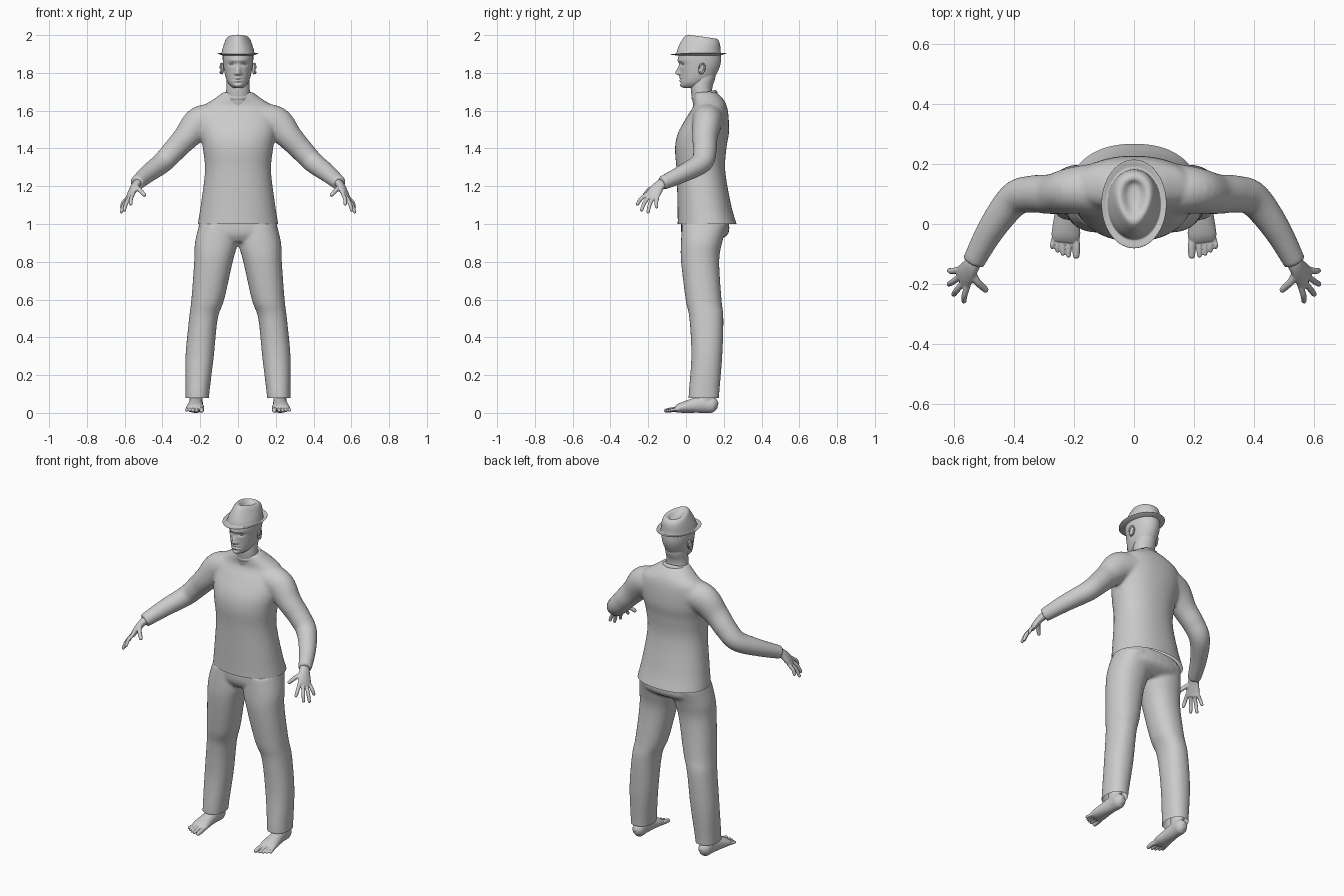
import bpy, bmesh, math
from mathutils import Vector, Matrix


def spline(secs, sub):
    """Catmull-Rom interpolation of section tuples."""
    if sub == 1:
        return [tuple(s) for s in secs]
    out = []
    for i in range(len(secs) - 1):
        p0, p1 = secs[max(i - 1, 0)], secs[i]
        p2, p3 = secs[i + 1], secs[min(i + 2, len(secs) - 1)]
        for k in range(sub):
            t = k / sub
            out.append(tuple(0.5 * (2 * b + (c - a) * t + (2 * a - 5 * b + 4 * c - d) * t * t
                                    + (3 * b - a - 3 * c + d) * t ** 3)
                             for a, b, c, d in zip(p0, p1, p2, p3)))
    return out + [tuple(secs[-1])]


def loft(bm, secs, hint=None, n=32, sub=6, power=2.0, mirror=False):
    """Skin sections (x, y, z, ru, rv); flat rings unless a width hint is given."""
    pts = spline(secs, sub)
    cen = [Vector(p[:3]) for p in pts]
    for side in ((1, -1) if mirror else (1,)):
        rings = []
        for i, p in enumerate(pts):
            u, v = Vector((1, 0, 0)), Vector((0, 1, 0))
            if hint:
                t = (cen[min(i + 1, len(cen) - 1)] - cen[max(i - 1, 0)]).normalized()
                u = Vector(hint)
                u = (u - t * u.dot(t)).normalized()
                v = t.cross(u)
            ring = []
            for k in range(n):
                c, s = math.cos(math.tau * k / n), math.sin(math.tau * k / n)
                c = math.copysign(abs(c) ** (2 / power), c)
                s = math.copysign(abs(s) ** (2 / power), s)
                q = cen[i] + u * (p[3] * c) + v * (p[4] * s)
                ring.append(bm.verts.new((q.x * side, q.y, q.z)))
            rings.append(ring)
        for a, b in zip(rings, rings[1:]):
            for k in range(n):
                bm.faces.new((a[k], a[(k + 1) % n], b[(k + 1) % n], b[k]))
        bm.faces.new(rings[0][::-1])
        bm.faces.new(rings[-1])


def digit(bm, pts, r):
    """Round-ended finger or toe along a few points."""
    tip, prev = Vector(pts[-1]), Vector(pts[-2])
    d = (tip - prev).normalized()
    secs = [(*p, r, r) for p in pts[:-1]]
    for back, k in ((0.8, 0.85), (0.25, 0.6), (0.0, 0.2)):
        secs.append((*(tip - d * r * back), r * k, r * k))
    loft(bm, secs, (1, 0.01, 0.02), n=12, sub=4, mirror=True)


def finish(name, bm, voxel=None, smooth=4, subsurf=0, hem=None):
    bmesh.ops.recalc_face_normals(bm, faces=bm.faces[:])
    for f in bm.faces:
        f.smooth = True
    me = bpy.data.meshes.new(name)
    bm.to_mesh(me)
    bm.free()
    ob = bpy.data.objects.new(name, me)
    bpy.context.collection.objects.link(ob)
    if voxel:
        m = ob.modifiers.new("fuse", 'REMESH')
        m.mode, m.voxel_size, m.use_smooth_shade = 'VOXEL', voxel, True
        m = ob.modifiers.new("soften", 'SMOOTH')
        m.factor, m.iterations = 0.5, smooth
    if subsurf:
        m = ob.modifiers.new("round", 'SUBSURF')
        m.levels = m.render_levels = subsurf
    if hem is not None:
        # trim the fused cloth to a crisp open hem
        cut = bmesh.new()
        cut.from_object(ob, bpy.context.evaluated_depsgraph_get())
        bmesh.ops.bisect_plane(cut, geom=cut.verts[:] + cut.edges[:] + cut.faces[:],
                               plane_co=(0, 0, hem), plane_no=(0, 0, 1), clear_inner=True)
        ob.modifiers.clear()
        cut.to_mesh(me)
        cut.free()
    return ob


def rows(table):
    """(z, y, rx, ry) -> centred flat sections."""
    return [(0, y, z, rx, ry) for z, y, rx, ry in table]


# Sweater: body and sleeves fused
bm = bmesh.new()
loft(bm, rows([(.95, .118, .220, .165), (1.0, .112, .213, .156), (1.1, .097, .197, .142),
               (1.28, .079, .175, .129), (1.40, .078, .186, .136), (1.48, .092, .201, .135),
               (1.56, .113, .208, .113), (1.62, .127, .187, .090), (1.66, .118, .130, .080),
               (1.698, .10, .078, .062)]), power=2.2, n=48)
loft(bm, [(.10, .118, 1.56, .08, .09), (.20, .112, 1.535, .088, .078), (.275, .10, 1.458, .069, .067),
          (.34, .10, 1.388, .061, .062), (.40, .082, 1.325, .056, .058),
          (.475, -.015, 1.268, .048, .047), (.537, -.128, 1.215, .038, .037)],
     (.7, 0, .7), mirror=True)
finish("sweater", bm, .009, 5, hem=1.0)

# Sweater collar
bpy.ops.mesh.primitive_torus_add(major_radius=.066, minor_radius=.010, major_segments=48,
                                 location=(0, .098, 1.68), rotation=(.25, 0, 0))
collar = bpy.context.object
collar.name = "collar"
collar.scale = (1, .92, 1.5)
bpy.ops.object.shade_smooth()

# Trousers: hips and two legs fused
bm = bmesh.new()
loft(bm, rows([(.905, .08, .14, .080), (.95, .100, .208, .125), (1.03, .10, .198, .125)]), power=2.3)
loft(bm, [(.216, .094, .03, .061, .080), (.215, .095, .10, .063, .081), (.203, .110, .30, .075, .082),
          (.183, .108, .50, .076, .090), (.160, .093, .60, .087, .095), (.130, .075, .80, .102, .101),
          (.115, .082, .90, .113, .109), (.105, .10, 1.0, .10, .12)], power=2.2, mirror=True)
finish("trousers", bm, .009, 5, hem=.08)

# Feet with ankles and toes
bm = bmesh.new()
loft(bm, [(.22, .168, .036, .012, .016), (.22, .145, .041, .034, .040), (.222, .09, .046, .036, .046),
          (.225, .03, .037, .041, .037), (.227, -.03, .026, .048, .026), (.230, -.058, .018, .044, .015)],
     (1, 0, 0), mirror=True)
loft(bm, [(.222, .105, .03, .034, .045), (.222, .105, .08, .034, .042), (.22, .105, .15, .036, .045)],
     mirror=True)
for x, y, r in ((.193, -.116, .0135), (.2185, -.112, .0092), (.2375, -.106, .0088),
                (.2555, -.096, .0085), (.2725, -.083, .0083)):
    digit(bm, [(x * .8 + .046, -.035, .018), (x, -.07, .017), (x, y, .010)], r)
finish("feet", bm, .003, 2)

# Hands with fingers and thumbs
bm = bmesh.new()
loft(bm, [(.515, -.09, 1.232, .028, .022), (.540, -.135, 1.208, .030, .021),
          (.560, -.165, 1.172, .039, .018), (.576, -.183, 1.138, .037, .013)],
     (-.035, -.06, .025), mirror=True)
for knuckle, tip in (((.556, -.207, 1.158), (.568, -.262, 1.098)), ((.570, -.195, 1.146), (.604, -.238, 1.066)),
                     ((.580, -.175, 1.138), (.620, -.202, 1.056)), ((.586, -.152, 1.138), (.619, -.155, 1.082))):
    a, b = Vector(knuckle), Vector(tip)
    digit(bm, [a * 1.2 - b * .2, a, a.lerp(b, .5) + Vector((.004, -.004, .005)), b], .0105)
digit(bm, [(.543, -.155, 1.20), (.524, -.192, 1.183), (.490, -.225, 1.148)], .0125)
finish("hands", bm, .004, 3)

# Neck
bm = bmesh.new()
loft(bm, rows([(1.62, .10, .068, .060), (1.69, .084, .064, .056), (1.73, .083, .061, .058),
               (1.77, .092, .060, .062), (1.82, .10, .058, .06)]))
finish("neck", bm)

# Head with sculpted face
bm = bmesh.new()
loft(bm, rows([(1.720, .030, .020, .040), (1.727, .032, .034, .055), (1.745, .044, .051, .074),
               (1.77, .058, .063, .088), (1.80, .067, .071, .098), (1.84, .073, .078, .108),
               (1.88, .072, .081, .113), (1.92, .073, .077, .104), (1.95, .07, .05, .07)]),
     n=96, sub=8)


def bump(x, z, cx, cz, sx, sz):
    return math.exp(-((abs(x) - cx) / sx) ** 2 - ((z - cz) / sz) ** 2)


for v in bm.verts:
    x, y, z = v.co
    if y < .04:
        zs = .010 if z < 1.797 else .030
        v.co.y -= (.025 * bump(x, z, 0, 1.797, .012, zs)          # nose
                   + .008 * bump(x, z, .014, 1.796, .008, .008)   # nostrils
                   + .005 * bump(x, z, 0, 1.866, .05, .010)       # brow
                   - .010 * bump(x, z, .031, 1.846, .017, .010)   # eye sockets
                   + .006 * bump(x, z, 0, 1.774, .02, .006)       # lips
                   + .007 * bump(x, z, 0, 1.758, .018, .006)
                   - .004 * bump(x, z, 0, 1.766, .024, .003)
                   - .004 * bump(x, z, 0, 1.747, .02, .006)
                   + .006 * bump(x, z, 0, 1.733, .02, .009))
finish("head", bm)

# Eyes and ears
for s, side in ((1, "left"), (-1, "right")):
    bpy.ops.mesh.primitive_uv_sphere_add(segments=20, ring_count=12, radius=1, location=(s * .031, -.012, 1.846))
    eye = bpy.context.object
    eye.name = side + "_eye"
    eye.scale = (.013, .009, .007)
    bpy.ops.object.shade_smooth()
    bm = bmesh.new()
    tilt = Matrix.Translation((s * .083, .082, 1.822)) @ Matrix.Rotation(s * .3, 4, 'Z') @ Matrix.Rotation(-.2, 4, 'X')
    rim = [(s * .007, .015 * math.cos(a), (.028 if math.sin(a) > 0 else .024) * math.sin(a), .0045, .0045)
           for a in [math.radians(-130 + 26 * i) for i in range(13)]]
    loft(bm, rim, (1, 0, 0), n=10, sub=2)
    bm.transform(tilt)
    bmesh.ops.create_uvsphere(bm, u_segments=20, v_segments=12, radius=1,
                              matrix=tilt @ Matrix.Diagonal((.008, .017, .030, 1)))
    finish(side + "_ear", bm)

# Hat: brim, tapered crown and teardrop dent in one profile
bm = bmesh.new()
loft(bm, rows([(1.892, .067, .078, .108), (1.892, .067, .084, .114), (1.896, .067, .110, .150),
               (1.901, .067, .110, .150), (1.899, .067, .092, .122), (1.902, .067, .088, .118),
               (1.925, .068, .085, .115), (1.960, .077, .075, .105), (1.988, .083, .065, .094),
               (2.003, .085, .054, .079), (2.000, .088, .038, .058), (1.982, .094, .024, .044),
               (1.976, .097, .010, .020)]), n=40, sub=1)
for v in bm.verts:
    x, y, z = v.co
    h = max(0, min(1, (z - 1.91) / .08))
    v.co.z -= h * (y - .02) * .14
    v.co.x *= 1 + h * 2.6 * (y - .09)
    r = math.hypot(x / .09, (y - .067) / .12)
    if r > 1.05 and z < 1.91:
        v.co.z += .007 * (max(0, (y - .067) / .148) ** 2 + (x / .109) ** 2)
finish("hat", bm, subsurf=2)
